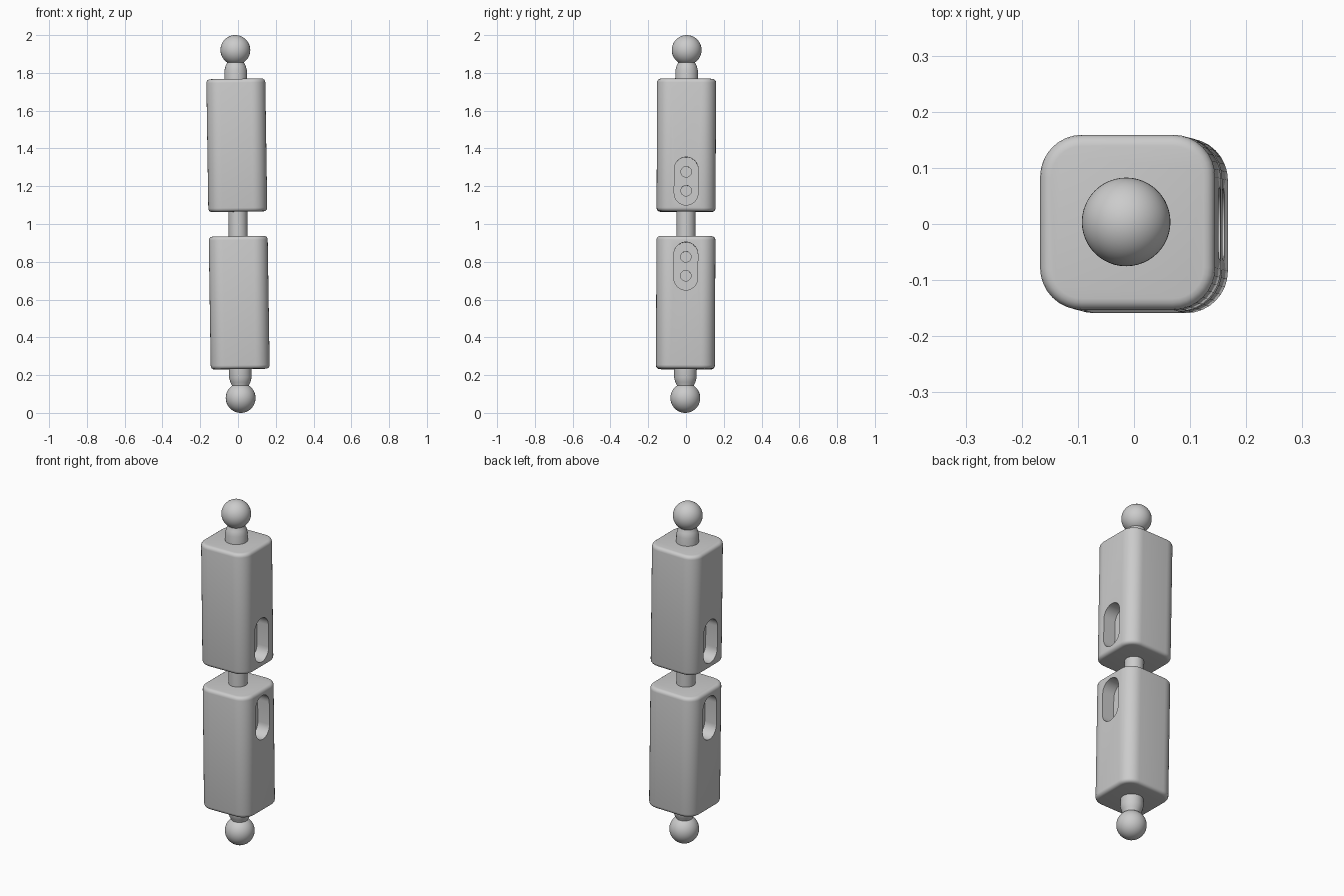
import bpy, bmesh, math
from mathutils import Matrix, Vector

cube = bpy.data.objects.get("Cube")
if cube:
    bpy.data.objects.remove(cube, do_unlink=True)

grey = bpy.data.materials.new("light_grey")
grey.use_nodes = True
colour = (0.6, 0.6, 0.6, 1)
grey.diffuse_color = colour
grey.node_tree.nodes["Principled BSDF"].inputs["Base Color"].default_value = colour

HALF = 0.156          # half width of a block
SLOT_DEPTH = 0.075
# The whole arm leans very slightly
LEAN = (Matrix.Translation((0, 0, 1)) @ Matrix.Rotation(-0.0152, 4, 'Y')
        @ Matrix.Rotation(-0.004, 4, 'X'))


def make(name, bm):
    bmesh.ops.recalc_face_normals(bm, faces=bm.faces)
    mesh = bpy.data.meshes.new(name)
    bm.to_mesh(mesh)
    bm.free()
    mesh.materials.append(grey)
    ob = bpy.data.objects.new(name, mesh)
    bpy.context.collection.objects.link(ob)
    return ob


def finish(ob):
    ob.data.transform(LEAN)
    bpy.ops.object.select_all(action='DESELECT')
    ob.select_set(True)
    bpy.context.view_layer.objects.active = ob
    bpy.ops.object.shade_smooth_by_angle(angle=math.radians(35))


def cut(ob, cutter):
    mod = ob.modifiers.new("cut", 'BOOLEAN')
    mod.operation = 'DIFFERENCE'
    mod.solver = 'EXACT'
    mod.object = cutter
    bpy.context.view_layer.objects.active = ob
    bpy.ops.object.modifier_apply(modifier=mod.name)
    bpy.data.objects.remove(cutter, do_unlink=True)


def stadium_cutter(x0, x1, z0, z1, radius, steps=16):
    """Prism along x whose ends are half circles centred on z0 and z1."""
    bm = bmesh.new()
    points = []
    for centre, start in ((z1, 0), (z0, math.pi)):
        for i in range(steps + 1):
            a = start + math.pi * i / steps
            points.append((x0, radius * math.cos(a), centre + radius * math.sin(a)))
    face = bm.faces.new([bm.verts.new(p) for p in points])
    bmesh.ops.remove_doubles(bm, verts=bm.verts, dist=1e-5)
    out = bmesh.ops.extrude_face_region(bm, geom=bm.faces[:])
    moved = [v for v in out["geom"] if isinstance(v, bmesh.types.BMVert)]
    bmesh.ops.translate(bm, verts=moved, vec=(x1 - x0, 0, 0))
    return make("cutter", bm)


def lathe(name, profile, sign=1, steps=48):
    bm = bmesh.new()
    verts = [bm.verts.new((r, 0, z * sign)) for r, z in profile]
    edges = [bm.edges.new(pair) for pair in zip(verts, verts[1:])]
    bmesh.ops.spin(bm, geom=verts + edges, cent=(0, 0, 0), axis=(0, 0, 1),
                   angle=math.tau, steps=steps, use_duplicate=False)
    bmesh.ops.remove_doubles(bm, verts=bm.verts, dist=1e-5)
    return make(name, bm)


def block(name, sign, low=0.065, high=0.768):
    # Rounded box
    bm = bmesh.new()
    bmesh.ops.create_cube(bm, size=1)
    bmesh.ops.scale(bm, vec=(2 * HALF, 2 * HALF, high - low), verts=bm.verts)
    upright = [e for e in bm.edges
               if abs(e.verts[0].co.z - e.verts[1].co.z) > 0.1]
    bmesh.ops.bevel(bm, geom=upright, offset=0.075, segments=8, profile=0.5,
                    affect='EDGES')
    rims = [e for e in bm.edges
            if abs(e.verts[0].co.z - e.verts[1].co.z) < 1e-4]
    bmesh.ops.bevel(bm, geom=rims, offset=0.02, segments=4, profile=0.5,
                    affect='EDGES')
    bmesh.ops.translate(bm, verts=bm.verts, vec=(0, 0, sign * (low + high) / 2))
    ob = make(name, bm)
    # Slot with two small round recesses on each side
    floor = HALF - SLOT_DEPTH
    for side in (-1, 1):
        zs = sorted((sign * 0.161, sign * 0.289))
        cut(ob, stadium_cutter(side * floor, side * 0.25, *zs, 0.063))
        for z in (0.175, 0.275):
            cut(ob, stadium_cutter(side * (floor - 0.02), side * (floor + 0.02),
                                   sign * z, sign * z, 0.028, 12))
    finish(ob)


# Ball stud: collar, tapered neck, ball
NECK = [(0, 0.74), (0.06, 0.74), (0.06, 0.812), (0.053, 0.838),
        (0.04, 0.862), (0.038, 0.88), (0, 0.88)]

for label, sign in (("upper", 1), ("lower", -1)):
    block(label + "_block", sign)
    finish(lathe(label + "_neck", NECK, sign))
    bm = bmesh.new()
    bmesh.ops.create_uvsphere(bm, u_segments=48, v_segments=24, radius=0.079)
    bmesh.ops.translate(bm, verts=bm.verts, vec=(0, 0, sign * 0.921))
    finish(make(label + "_ball", bm))

# Rod joining the two blocks
finish(lathe("middle_rod", [(0, -0.09), (0.05, -0.09), (0.05, 0.09), (0, 0.09)]))
